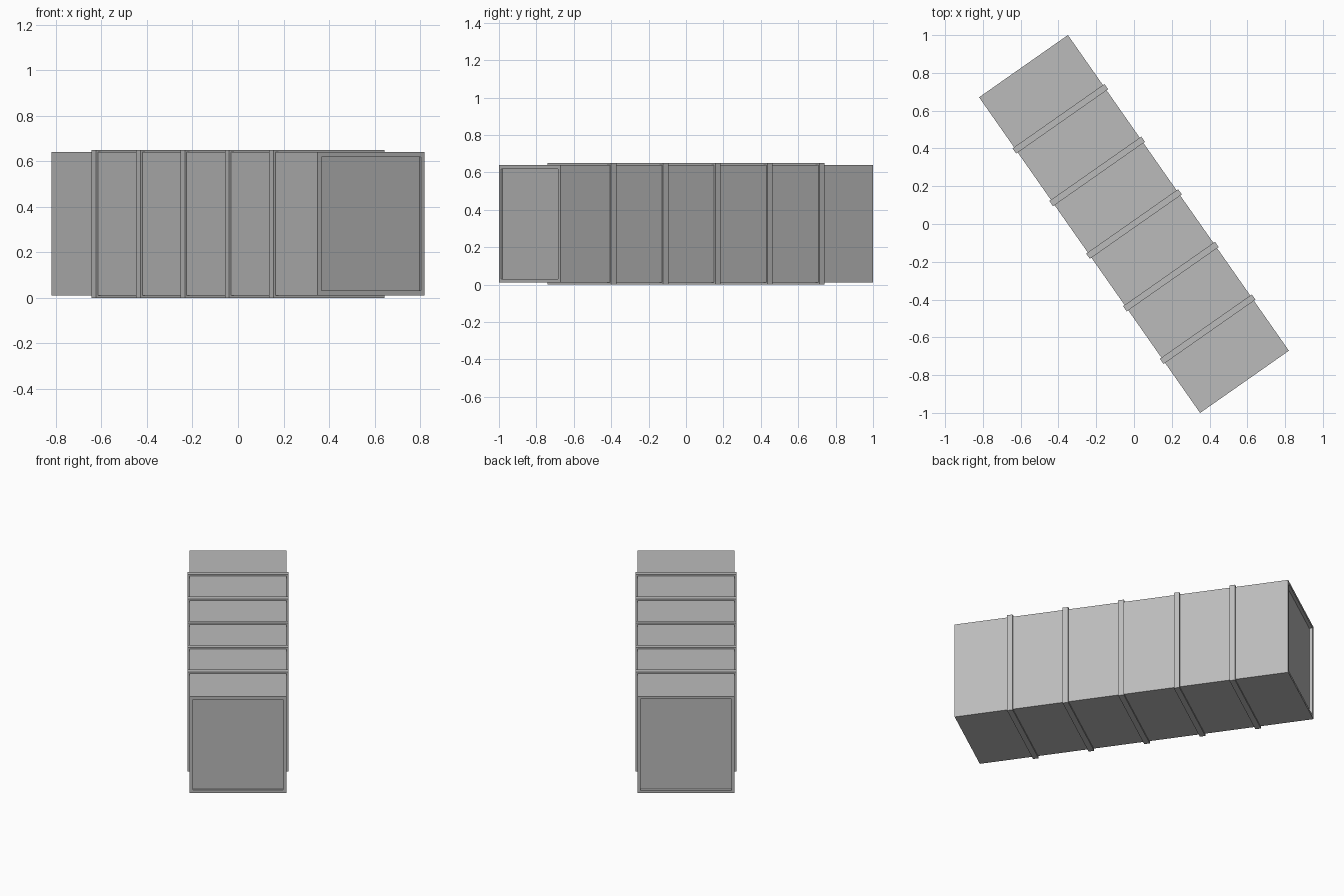
import bpy, bmesh, math
from mathutils import Matrix

cube = bpy.data.objects.get("Cube")
if cube:
    bpy.data.objects.remove(cube, do_unlink=True)

WIDTH, LENGTH, HEIGHT = 0.574, 2.04, 0.63
MID_Z = 0.325
PROUD = 0.01
TURN = Matrix.Translation((0, 0, MID_Z)) @ Matrix.Rotation(math.radians(35), 4, "Z")

grey = bpy.data.materials.new("plain_grey")
grey.use_nodes = True
colour = (0.5, 0.5, 0.5, 1)
grey.diffuse_color = colour
grey.node_tree.nodes["Principled BSDF"].inputs["Base Color"].default_value = colour


def box(size):
    bm = bmesh.new()
    bmesh.ops.create_cube(bm, size=1)
    bmesh.ops.scale(bm, vec=size, verts=bm.verts)
    return bm


def end_faces(bm):
    bm.normal_update()
    return [f for f in bm.faces if abs(f.normal.y) > 0.9]


def finish(bm, name, along=0):
    mesh = bpy.data.meshes.new(name)
    bm.to_mesh(mesh)
    bm.free()
    mesh.materials.append(grey)
    obj = bpy.data.objects.new(name, mesh)
    obj.matrix_world = TURN @ Matrix.Translation((0, along, 0))
    bpy.context.collection.objects.link(obj)
    return obj


# Container body with a shallow recessed panel in each end
body = box((WIDTH, LENGTH, HEIGHT))
for face in end_faces(body):
    outward = face.normal.copy()
    rim = 0.03 if outward.y < 0 else 0.025
    depth = 0.01 if outward.y < 0 else 0.02
    bmesh.ops.inset_individual(body, faces=[face], thickness=rim)
    # A second inset in place gives the recess its straight walls
    bmesh.ops.inset_individual(body, faces=[face], thickness=0)
    bmesh.ops.translate(body, verts=face.verts, vec=-outward * depth)
finish(body, "container_body")

# Five evenly spaced raised bands wrapped around the body
for i in range(5):
    band = box((WIDTH + 2 * PROUD, 0.034, HEIGHT + 2 * PROUD))
    bmesh.ops.delete(band, geom=end_faces(band), context="FACES")
    obj = finish(band, f"band_{i + 1}", (i - 2) * LENGTH / 6)
    wall = obj.modifiers.new("thickness", "SOLIDIFY")
    wall.thickness = PROUD + 0.002
    wall.offset = -1
    wall.use_even_offset = True
